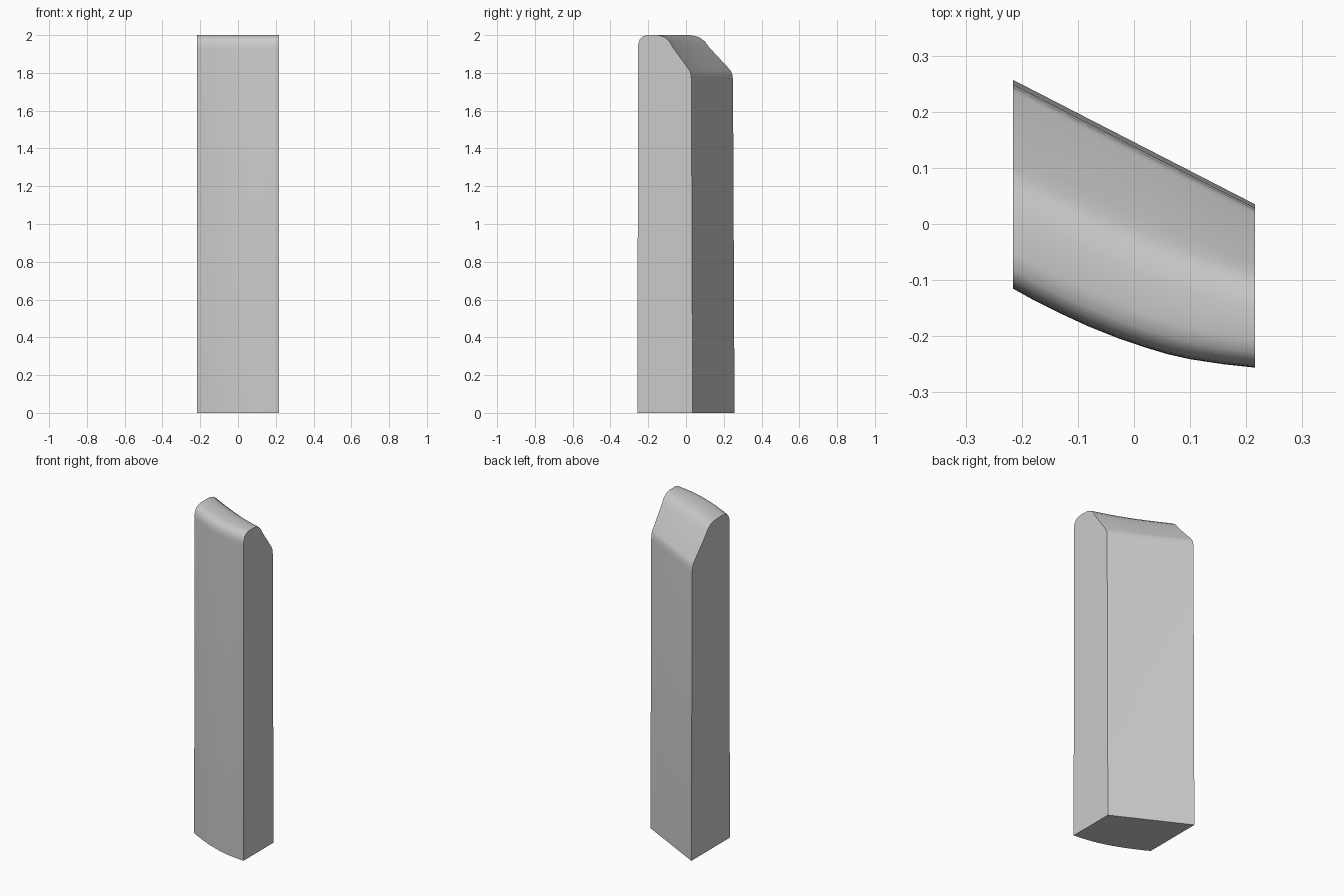
import bpy, bmesh, math

if "Cube" in bpy.data.objects:
    bpy.data.objects.remove(bpy.data.objects["Cube"])

HALF = 0.216
# Side profile: (fraction of depth from front to back, height)
PROFILE = [(0.0, 0.0), (0.004, 1.93), (0.012, 1.955), (0.04, 1.978), (0.09, 1.993),
           (0.17, 2.0), (0.36, 2.0), (0.43, 1.996), (0.50, 1.988), (0.575, 1.968),
           (0.64, 1.934), (0.94, 1.815), (0.965, 1.797), (0.978, 1.765), (1.0, 0.0)]
# Plan curve of the bowed front face
FRONT = [(-HALF, -0.115), (-0.18, -0.135), (-0.13, -0.160), (-0.08, -0.183),
         (-0.03, -0.203), (0.02, -0.220), (0.06, -0.232), (0.10, -0.241),
         (0.16, -0.250), (HALF, -0.256)]


def back_y(x):
    return 0.146 - 0.514 * x


# Straight run of the rear slope
slope = {10: (0.64, 1.935)}
PROFILE = [slope.get(i, p) for i, p in enumerate(PROFILE)]

# Slanted block: profile lofted between bowed front and angled back
bm = bmesh.new()
rings = []
for x, front in FRONT:
    depth = back_y(x) - front
    rings.append([bm.verts.new((x, front + t * depth, z)) for t, z in PROFILE])
n = len(PROFILE)
for a, b in zip(rings, rings[1:]):
    for i in range(n):
        j = (i + 1) % n
        bm.faces.new((a[i], b[i], b[j], a[j]))
bm.faces.new(rings[0])
bm.faces.new(rings[-1][::-1])
bmesh.ops.recalc_face_normals(bm, faces=bm.faces)

mesh = bpy.data.meshes.new("slanted_block")
bm.to_mesh(mesh)
bm.free()
block = bpy.data.objects.new("slanted_block", mesh)
bpy.context.collection.objects.link(block)
bpy.context.view_layer.objects.active = block
block.select_set(True)
bpy.ops.object.shade_smooth_by_angle(angle=math.radians(30))
